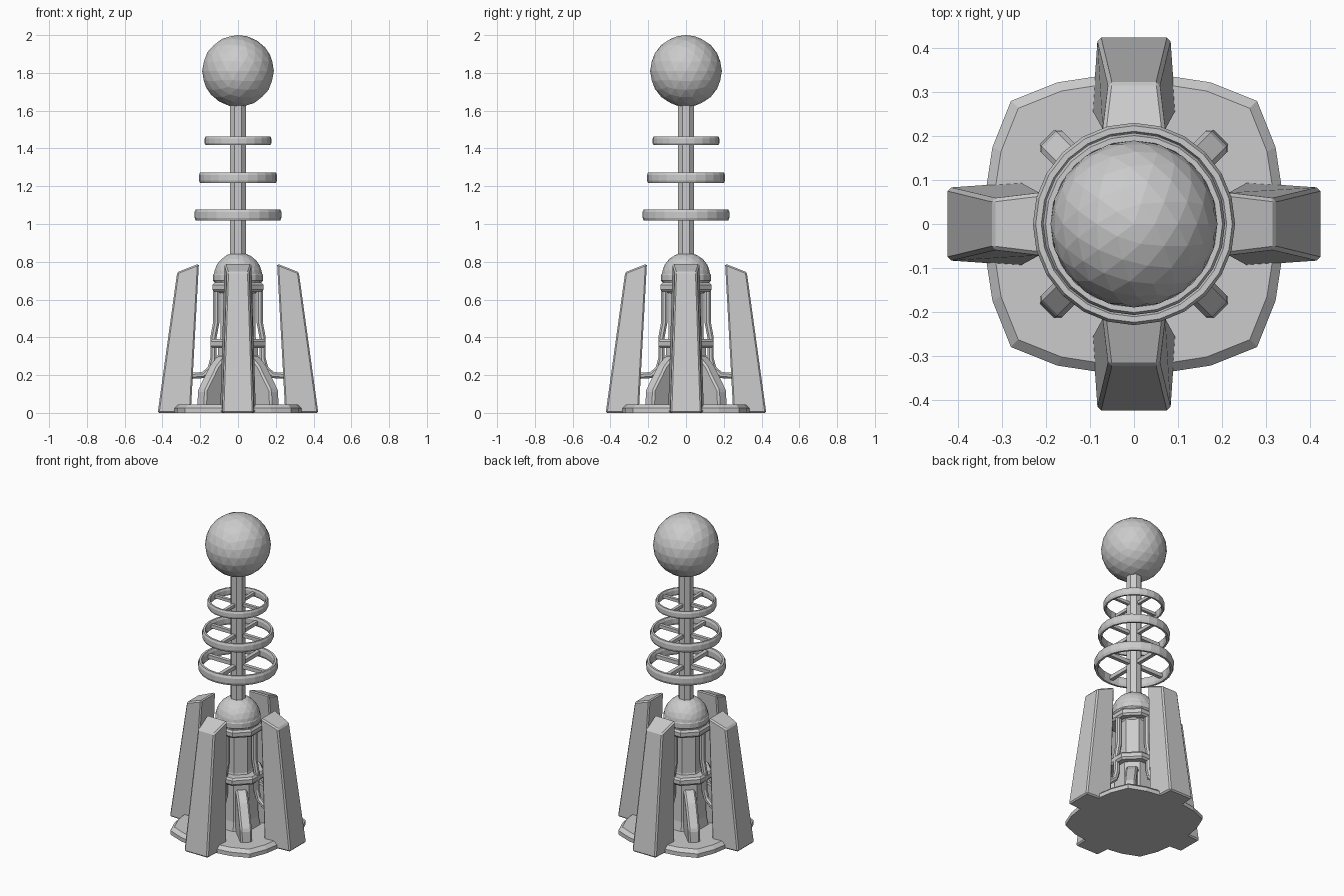
import bpy, bmesh, math
from mathutils import Matrix, Vector

if "Cube" in bpy.data.objects:
    bpy.data.objects.remove(bpy.data.objects["Cube"])

grey = bpy.data.materials.new("light_grey")
grey.diffuse_color = (0.6, 0.6, 0.6, 1)
grey.use_nodes = True
grey.node_tree.nodes["Principled BSDF"].inputs["Base Color"].default_value = grey.diffuse_color


def finish(name, bm, bevel=0.0):
    bmesh.ops.recalc_face_normals(bm, faces=bm.faces[:])
    me = bpy.data.meshes.new(name)
    bm.to_mesh(me)
    bm.free()
    me.materials.append(grey)
    ob = bpy.data.objects.new(name, me)
    bpy.context.collection.objects.link(ob)
    if bevel:
        m = ob.modifiers.new("bevel", 'BEVEL')
        m.width, m.segments = bevel, 1
    return ob


def loft(bm, loops, cap=True, close=False):
    """Skin a list of equal-length point loops."""
    rows = [[bm.verts.new(p) for p in l] for l in loops]
    n = len(rows[0])
    for a, b in zip(rows, rows[1:] + (rows[:1] if close else [])):
        for i in range(n):
            j = (i + 1) % n
            bm.faces.new((a[i], a[j], b[j], b[i]))
    if cap and not close:
        bm.faces.new(rows[0][::-1])
        bm.faces.new(rows[-1])


def circle(r, z, n, turn=0.0):
    return [(r * math.cos(turn + math.tau * i / n), r * math.sin(turn + math.tau * i / n), z)
            for i in range(n)]


def lathe(name, profile, n, close=False, turn=0.0):
    bm = bmesh.new()
    loft(bm, [circle(r, z, n, turn) for r, z in profile], close=close)
    return finish(name, bm)


def four(name, build, start=0.0, bevel=0.0):
    """Four copies of a part made along +x, spaced a quarter turn apart."""
    for k in range(4):
        bm = bmesh.new()
        build(bm)
        bm.transform(Matrix.Rotation(start + k * math.pi / 2, 4, 'Z'))
        finish(f"{name}_{k + 1}", bm, bevel)


def ball(name, r, z, level):
    bm = bmesh.new()
    bmesh.ops.create_icosphere(bm, subdivisions=level, radius=r)
    bm.transform(Matrix.Translation((0, 0, z)))
    return finish(name, bm)


# Rounded-square base plate with a sloped rim
corner = [(0.335, -0.09), (0.335, 0.09), (0.322, 0.175), (0.28, 0.28), (0.175, 0.322)]
outline = []
for k in range(4):
    rot = Matrix.Rotation(k * math.pi / 2, 3, 'Z')
    outline += [rot @ Vector((x, y, 0)) for x, y in corner[1:]] + [rot @ Vector((0.09, 0.335, 0))]
bm = bmesh.new()
loft(bm, [[(p.x * s, p.y * s, z) for p in outline] for s, z in ((1, 0), (1, 0.025), (0.94, 0.045))])
finish("base_plate", bm)


# Four tall tapering fins
def fin(bm):
    def section(ri, ro, wi, wo, zi, zo):
        return [(ri, -wi, zi), (ro, -wo, zo), (ro, wo, zo), (ri, wi, zi)]
    loft(bm, [section(0.25, 0.425, 0.095, 0.083, 0, 0),
              section(0.207, 0.322, 0.072, 0.058, 0.79, 0.745)])


four("fin", fin, bevel=0.008)


# Four diagonal buttresses
def buttress(bm):
    side = [(0.06, 0.03), (0.28, 0.03), (0.275, 0.12), (0.185, 0.25), (0.13, 0.3), (0.06, 0.3)]
    loft(bm, [[(x, y, z) for x, z in side] for y in (-0.034, 0.034)])


four("buttress", buttress, math.pi / 4, 0.01)

# Central column and its collars
T = math.pi / 8
lathe("column", [(0.135, 0.03), (0.12, 0.1), (0.115, 0.36), (0.1, 0.4), (0.1, 0.64), (0.12, 0.72)], 8, turn=T)
for name, r, z, h in (("lower_collar", 0.158, 0.367, 0.024), ("upper_collar", 0.146, 0.665, 0.024)):
    lathe(name, [(0.09, z - h), (r - 0.01, z - h), (r, z - h * 0.5), (r, z + h * 0.5),
                 (r - 0.01, z + h), (0.09, z + h)], 8, turn=T)
lathe("neck", [(0.115, 0.68), (0.132, 0.7), (0.132, 0.73), (0.12, 0.75)], 16)
ball("dome", 0.13, 0.72, 3)


# Pipes running down the column and out into the fins
def pipe(bm):
    path = [Vector((x, 0, z)) for x, z in ((0.115, 0.68), (0.115, 0.48), (0.13, 0.4), (0.13, 0.29),
                                           (0.145, 0.235), (0.185, 0.2), (0.28, 0.195))]
    loops = []
    for i, p in enumerate(path):
        t = (path[min(i + 1, len(path) - 1)] - path[max(i - 1, 0)]).normalized()
        side = Vector((0, 1, 0))
        up = t.cross(side)
        loops.append([p + 0.018 * (math.cos(a) * side + math.sin(a) * up)
                      for a in (math.tau * (j + 0.5) / 8 for j in range(8))])
    loft(bm, loops)


four("pipe", pipe)

# Mast and top ball
lathe("mast", [(0.045, 0.8), (0.045, 1.66)], 8, turn=T)
ball("top_ball", 0.19, 1.81, 3)

# Three floating hoops, each with four spokes
for name, R, z, h in (("low_hoop", 0.23, 1.048, 0.03), ("mid_hoop", 0.207, 1.245, 0.027),
                      ("high_hoop", 0.177, 1.44, 0.023)):
    w = h * 0.85
    lathe(name, [(R - w, z - h * 0.5), (R - w * 0.75, z - h), (R - w * 0.25, z - h), (R, z - h * 0.5),
                 (R, z + h * 0.5), (R - w * 0.25, z + h), (R - w * 0.75, z + h), (R - w, z + h * 0.5)],
          24, close=True)

    def spoke(bm):
        s = h * 0.4
        loft(bm, [[(x, -s, z - s), (x, s, z - s), (x, s, z + s), (x, -s, z + s)] for x in (0.03, R - w * 0.5)])

    four(name + "_spoke", spoke)
